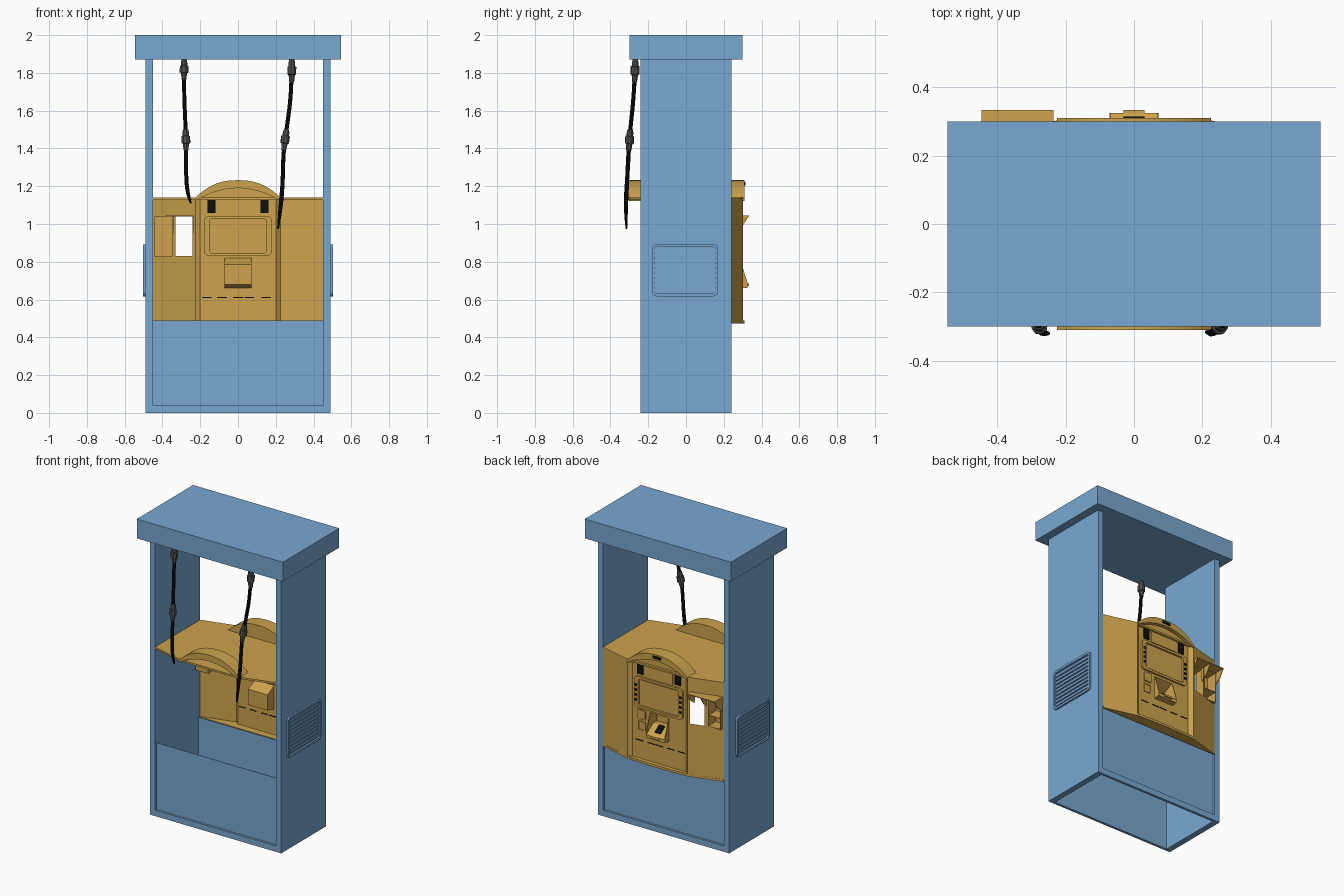
import bpy, bmesh, math
from mathutils import Vector

if "Cube" in bpy.data.objects:
    bpy.data.objects.remove(bpy.data.objects["Cube"])

def material(name, rgb):
    m = bpy.data.materials.new(name)
    m.diffuse_color = (*rgb, 1)
    m.use_nodes = True
    m.node_tree.nodes["Principled BSDF"].inputs["Base Color"].default_value = m.diffuse_color
    return m

BLUE = material("cabinet_blue", (0.19, 0.39, 0.64))
GOLD = material("panel_gold", (0.61, 0.365, 0.075))
BLACK = material("rubber_black", (0.005, 0.005, 0.005))
GREY = material("fitting_grey", (0.08, 0.08, 0.08))

def place(axis, p, d):
    return {'x': (d, p[0], p[1]), 'y': (p[0], d, p[1]), 'z': (p[0], p[1], d)}[axis]

def finish(bm, name, mat, solid=True):
    if solid:
        bmesh.ops.recalc_face_normals(bm, faces=bm.faces)
    me = bpy.data.meshes.new(name)
    bm.to_mesh(me)
    bm.free()
    me.materials.append(mat)
    ob = bpy.data.objects.new(name, me)
    bpy.context.collection.objects.link(ob)
    return ob

def prism(name, pts, axis, a, b, mat):
    bm = bmesh.new()
    lo = [bm.verts.new(place(axis, p, a)) for p in pts]
    hi = [bm.verts.new(place(axis, p, b)) for p in pts]
    bm.faces.new(lo)
    bm.faces.new(hi)
    for i in range(len(pts)):
        j = (i + 1) % len(pts)
        bm.faces.new((lo[i], lo[j], hi[j], hi[i]))
    return finish(bm, name, mat)

def box(name, x, y, z, mat):
    pts = [(x[0], y[0]), (x[1], y[0]), (x[1], y[1]), (x[0], y[1])]
    return prism(name, pts, 'z', z[0], z[1], mat)

def rounded(cx, cy, w, h, r):
    pts = []
    for k, (sx, sy) in enumerate([(1, 1), (-1, 1), (-1, -1), (1, -1)]):
        for i in range(5):
            a = (k + i / 4) * math.pi / 2
            pts.append((cx + sx * (w / 2 - r) + r * math.cos(a),
                        cy + sy * (h / 2 - r) + r * math.sin(a)))
    return pts

def ring(name, outer, inner, axis, a, b, mat):
    bm = bmesh.new()
    loops = [[bm.verts.new(place(axis, p, d)) for p in pts]
             for pts, d in ((outer, a), (outer, b), (inner, b), (inner, a))]
    n = len(outer)
    for k in range(4):
        A, B = loops[k], loops[(k + 1) % 4]
        for i in range(n):
            j = (i + 1) % n
            bm.faces.new((A[i], A[j], B[j], B[i]))
    return finish(bm, name, mat)

def tube(name, pts, radii, mat, smooth=True):
    cu = bpy.data.curves.new(name, 'CURVE')
    cu.dimensions = '3D'
    cu.bevel_depth = 1
    cu.bevel_resolution = 2
    cu.use_fill_caps = True
    sp = cu.splines.new('NURBS' if smooth else 'POLY')
    sp.points.add(len(pts) - 1)
    for q, p, r in zip(sp.points, pts, radii):
        q.co = (*p, 1)
        q.radius = r
    if smooth:
        sp.use_endpoint_u = True
        sp.order_u = 3
        sp.resolution_u = 5
    cu.materials.append(mat)
    ob = bpy.data.objects.new(name, cu)
    bpy.context.collection.objects.link(ob)
    bpy.ops.object.select_all(action='DESELECT')
    ob.select_set(True)
    bpy.context.view_layer.objects.active = ob
    bpy.ops.object.convert(target='MESH')
    bpy.ops.object.shade_smooth_by_angle(angle=math.radians(35))

# Cabinet: canopy slab, side walls, recessed lower panels with sills
box("canopy", (-.545, .545), (-.30, .30), (1.87, 2.0), BLUE)
for s, side in ((-1, "left"), (1, "right")):
    box(side + "_wall", sorted((s * .45, s * .49)), (-.24, .24), (0, 1.87), BLUE)
    # Side vent: rounded frame with slats
    ring(side + "_vent_frame", rounded(-.005, .755, .35, .275, .025),
         rounded(-.005, .755, .32, .245, .012), 'x', s * .488, s * .502, BLUE)
    for i in range(9):
        z = .65 + i * .026
        prism(side + "_vent_slat", [(-.165, z - .008), (.155, z - .008), (.155, z + .008), (-.165, z + .008)],
              'x', s * .488, s * .497, BLUE)
for s, side in ((-1, "front"), (1, "back")):
    box(side + "_lower_panel", (-.45, .45), sorted((s * .222, s * .226)), (.04, .49), BLUE)
    box(side + "_sill", (-.45, .45), sorted((s * .222, s * .24)), (0, .04), BLUE)

# Gold top shelf, and a crescent hood at both ends
shelf = [(-.45, -.24), (-.225, -.30), (.225, -.30), (.45, -.24),
         (.45, .24), (.225, .30), (-.225, .30), (-.45, .24)]
prism("top_shelf", shelf, 'z', 1.128, 1.14, GOLD)
ts = [-1 + i / 8 for i in range(17)]
arc = [(.225 * t, 1.14 + .092 * (1 - abs(t) ** 2.4)) for t in ts]
under = [(.225 * t, 1.122 + .068 * (1 - t * t)) for t in ts]
for s, side in ((-1, "front"), (1, "back")):
    prism(side + "_hood", arc + under[::-1], 'y', s * .22, s * .31, GOLD)
    prism(side + "_hood_filler", arc, 'y', s * .215, s * .222, GOLD)
box("hood_badge", (-.03, .03), (.308, .314), (1.203, 1.222), BLACK)

# Back control face: one sheet with openings skipped
def face_y(x):
    a = abs(x)
    if a >= .225:
        return .24 + (.45 - a) / .225 * .063
    return .283 if a <= .2 else .283 + (a - .2) / .025 * .02

xs = [-.45, -.44, -.35, -.33, -.24, -.225, -.2, -.07, .07, .2, .225, .45]
zs = [.48, .66, .82, .83, 1.04, 1.135]
openings = [(-.44, -.35, .83, 1.04), (-.33, -.24, .83, 1.04), (-.07, .07, .66, .82)]
bm = bmesh.new()
grid = [[bm.verts.new((x, face_y(x), z)) for z in zs] for x in xs]
for i in range(len(xs) - 1):
    for j in range(len(zs) - 1):
        cx, cz = (xs[i] + xs[i + 1]) / 2, (zs[j] + zs[j + 1]) / 2
        if not any(a < cx < b and c < cz < d for a, b, c, d in openings):
            bm.faces.new((grid[i][j], grid[i][j + 1], grid[i + 1][j + 1], grid[i + 1][j]))
finish(bm, "control_face", GOLD, False)
prism("upper_face", [(-.2, 1.13)] + [p for p in under if abs(p[0]) < .2] + [(.2, 1.13)], 'y', .28, .283, GOLD)

# Curved sill under the control face
sill = [(-.45, .235), (-.45, .242), (-.225, .303), (-.11, .309), (0, .311),
        (.11, .309), (.225, .303), (.45, .242), (.45, .235)]
prism("face_sill", sill, 'z', .472, .488, GOLD)

# Receipt pocket with flap and cheeks on the left of the face
box("pocket_back", (-.44, -.35), (.18, .184), (.83, 1.04), GOLD)
for x in (-.442, -.352):
    box("pocket_side", (x, x + .004), (.18, .262), (.83, 1.04), GOLD)
for z in (.826, .90, 1.036):
    box("pocket_shelf", (-.44, -.35), (.18, .262), (z, z + .004), GOLD)
box("flap_top", (-.445, -.235), (.25, .333), (1.040, 1.045), GOLD)
for x in (-.445, -.342, -.239):
    prism("flap_cheek", [(.24, 1.042), (.333, 1.042), (.30, .99), (.25, .95)], 'x', x, x + .004, GOLD)

# Screen frame, screen, upper display, speakers and key columns
ring("screen_frame", rounded(0, .937, .36, .21, .025), rounded(0, .937, .30, .18, .012), 'y', .27, .296, GOLD)
prism("screen", rounded(0, .937, .28, .165, .004), 'y', .276, .287, GOLD)
box("upper_display", (-.1, .1), (.278, .287), (1.052, 1.13), GOLD)
for s in (-1, 1):
    x = s * .14
    box("speaker", (x - .022, x + .022), (.272, .290), (1.058, 1.127), BLACK)
    for i in range(4):
        z = .885 + i * .033
        box("side_key", (s * .165 - .008, s * .165 + .008), (.294, .299), (z - .008, z + .008), BLACK)

# Central card tray: inward pocket, outer lip, dark slot
prism("tray_back", [(.283, .82), (.21, .785), (.21, .68), (.283, .66), (.283, .664),
                    (.214, .683), (.214, .782), (.283, .816)], 'x', -.07, .07, GOLD)
for x in (-.072, .068):
    prism("tray_side", [(.285, .82), (.21, .785), (.21, .68), (.285, .66), (.325, .665), (.325, .69)],
          'x', x, x + .004, GOLD)
prism("tray_lip", [(.28, .66), (.325, .662), (.325, .685), (.25, .735), (.214, .735), (.214, .69)],
      'x', -.068, .068, GOLD)
box("tray_nose", (-.03, .03), (.32, .333), (.672, .686), GOLD)
prism("tray_slot", [(.252, .735), (.302, .702), (.305, .706), (.255, .739)], 'x', -.022, .022, BLACK)

# Small keypad plates and the row of slits
prism("card_plate", rounded(.13, .788, .056, .062, .006), 'y', .277, .291, GOLD)
ring("reader_frame", rounded(.13, .71, .056, .06, .004), rounded(.13, .71, .046, .05, .002), 'y', .279, .288, GOLD)
for x in (-.165, -.085, 0, .06, .15):
    box("button_slit", (x - .026, x + .026), (.280, .286), (.608, .613), BLACK)

# Hoses on the front, with grey couplings
hoses = {
    "left": [(-.285, -.268, 1.87), (-.287, -.272, 1.72), (-.277, -.295, 1.5), (-.275, -.303, 1.38),
             (-.275, -.31, 1.25), (-.267, -.318, 1.16), (-.25, -.32, 1.11)],
    "right": [(.285, -.268, 1.87), (.284, -.274, 1.7), (.257, -.295, 1.5), (.24, -.305, 1.38),
              (.237, -.312, 1.22), (.225, -.32, 1.08), (.212, -.315, .975)]}
for side, pts in hoses.items():
    tube(side + "_hose", pts, [.011] * 5 + [.012, .005], BLACK)
    for k, a, b in (("upper", Vector(pts[0]), Vector(pts[0]).lerp(Vector(pts[1]), .7)),
                    ("lower", Vector(pts[2]), Vector(pts[3]).lerp(Vector(pts[2]), .08))):
        prof = [(0, .014), (.15, .018), (.3, .018), (.32, .024), (.65, .024), (.68, .017), (1, .013)]
        tube(f"{side}_{k}_coupling", [a.lerp(b, f) for f, r in prof], [r for f, r in prof], GREY, False)
